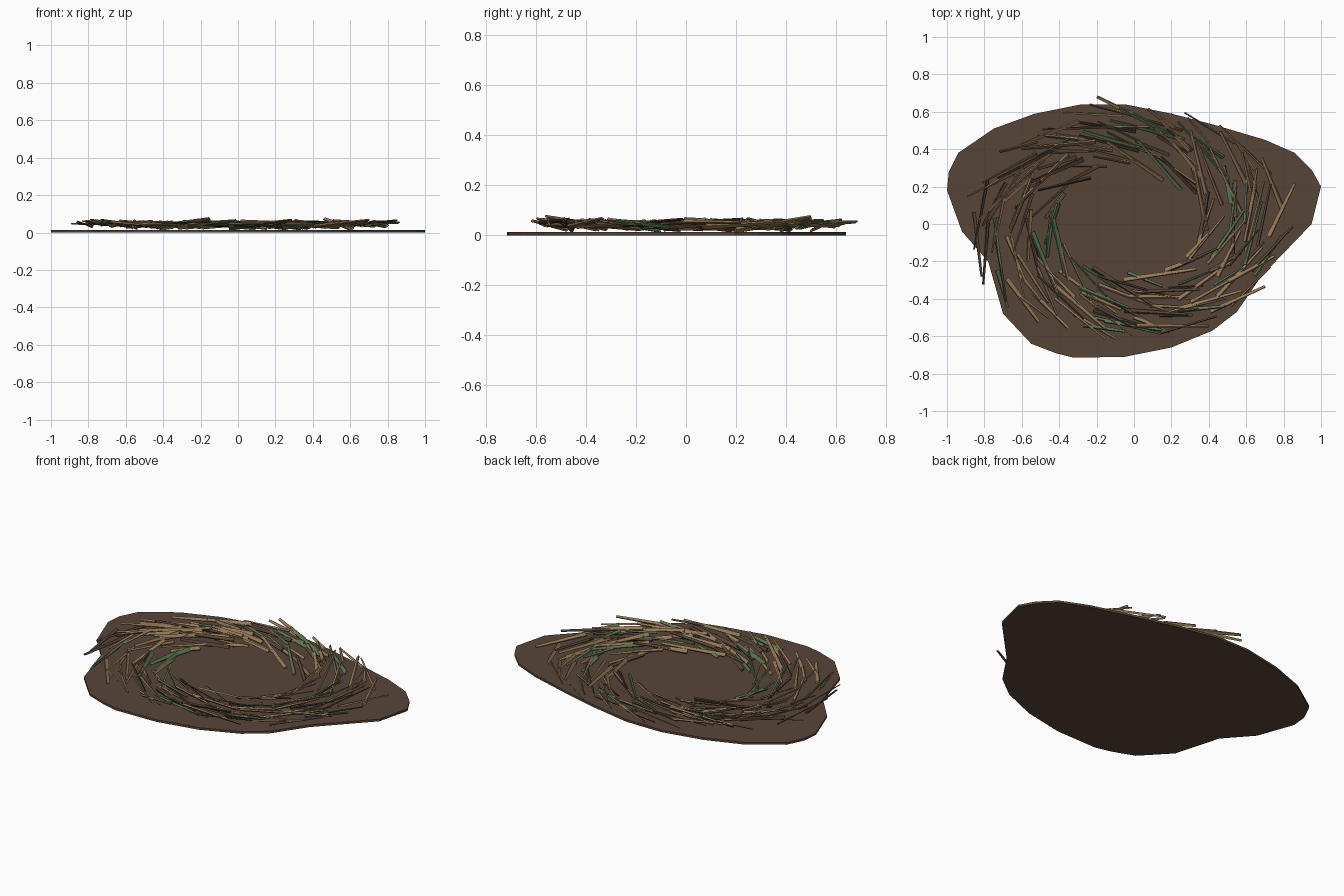
import bpy, bmesh, math, random
from mathutils import Matrix, Vector

random.seed(7)
cube = bpy.data.objects.get("Cube")
if cube:
    bpy.data.objects.remove(cube, do_unlink=True)


def material(name, rgb):
    m = bpy.data.materials.new(name)
    m.use_nodes = True
    m.diffuse_color = (*rgb, 1)
    m.node_tree.nodes["Principled BSDF"].inputs["Base Color"].default_value = (*rgb, 1)
    return m


def finish(bm, name, mats):
    me = bpy.data.meshes.new(name)
    bmesh.ops.recalc_face_normals(bm, faces=bm.faces)
    bm.to_mesh(me)
    bm.free()
    for m in mats:
        me.materials.append(m)
    ob = bpy.data.objects.new(name, me)
    bpy.context.collection.objects.link(ob)
    return ob


earth = material("earth brown", (0.095, 0.06, 0.04))
straw = material("straw tan", (0.30, 0.19, 0.095))
bark = material("dark bark", (0.085, 0.055, 0.035))
moss = material("moss green", (0.10, 0.18, 0.085))

# Flat irregular ground pad
OUTLINE = [(1, .2), (.95, .29), (.86, .38), (.7, .45), (.43, .53), (.2, .59),
           (-.05, .64), (-.28, .64), (-.53, .59), (-.75, .51), (-.94, .38),
           (-.99, .28), (-1, .18), (-.92, -.04), (-.78, -.2), (-.7, -.48),
           (-.55, -.64), (-.42, -.69), (-.32, -.715), (-.05, -.71), (.2, -.66),
           (.42, -.57), (.55, -.47), (.68, -.28), (.95, 0)]
bm = bmesh.new()
base = bm.faces.new([bm.verts.new((x, y, 0)) for x, y in OUTLINE])
top = bmesh.ops.extrude_face_region(bm, geom=[base])
bmesh.ops.translate(bm, vec=(0, 0, .013),
                    verts=[v for v in top["geom"] if isinstance(v, bmesh.types.BMVert)])
finish(bm, "ground_pad", [earth])


def add_twig(bm, centre, heading, pitch, roll, length, width, slot):
    """Thin flat stick, slightly tapered, leaning outwards."""
    turn = (Matrix.Rotation(heading, 4, 'Z') @ Matrix.Rotation(pitch, 4, 'Y')
            @ Matrix.Rotation(roll, 4, 'X'))
    made = bmesh.ops.create_cube(bm, size=1)["verts"]
    for v in made:
        taper = 1 if v.co.x > 0 else .6
        p = Vector((v.co.x * length, v.co.y * width * taper, v.co.z * width * .45 * taper))
        v.co = turn @ p + Vector(centre)
    for f in {f for v in made for f in v.link_faces}:
        f.material_index = slot


# Swirling rings of twigs: radii, count, height
RINGS = [(.43, .33, 30, .035), (.56, .43, 46, .042), (.68, .52, 52, .046), (.78, .57, 40, .044)]
for i, (rx, ry, count, height) in enumerate(RINGS):
    bm = bmesh.new()
    for k in range(count):
        a = math.tau * (k + random.uniform(-.6, .6)) / count
        spread = random.uniform(.93, 1.07)
        x, y = rx * spread * math.cos(a) - .03, ry * spread * math.sin(a) + .01
        tangent = math.atan2(-ry * math.cos(a), rx * math.sin(a))
        heading = tangent - math.radians(random.gauss(18, 9))
        length = random.uniform(.17, .4)
        pitch = random.gauss(.02, .06)
        z = height + random.uniform(-.006, .01)
        # Keep both ends above the pad and inside the nest footprint
        reach = abs(math.sin(heading)) * length / 2
        y = max(-.74 + reach, min(.74 - reach, y))
        z = max(z, .02 + abs(math.sin(pitch)) * length / 2)
        slot = random.choices((0, 1, 2), (5, 3, 2))[0]
        add_twig(bm, (x, y, z), heading, pitch, math.radians(random.gauss(40, 12)),
                 length, random.uniform(.012, .026), slot)
    finish(bm, f"twig_ring_{i + 1}", [straw, bark, moss])
